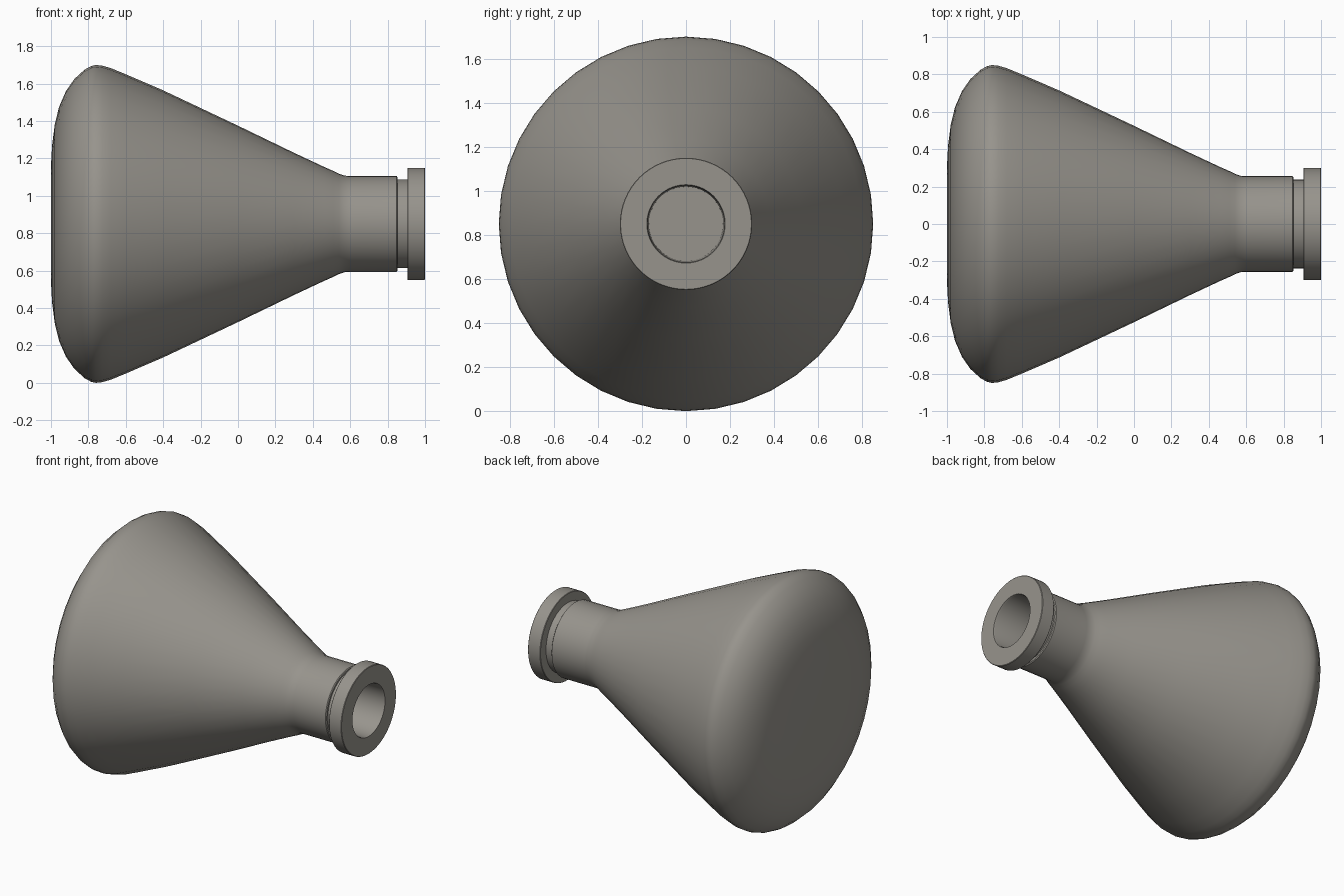
import bpy, bmesh, math

if "Cube" in bpy.data.objects:
    bpy.data.objects.remove(bpy.data.objects["Cube"])

CENTRE_Z = 0.85

# Warm dark grey finish
finish = bpy.data.materials.new("warm_grey")
finish.diffuse_color = (0.31, 0.295, 0.265, 1)
finish.use_nodes = True
finish.node_tree.nodes["Principled BSDF"].inputs["Base Color"].default_value = finish.diffuse_color


def lathe(name, profile, sides, cap_start=True):
    """Revolve (x, radius) points around the flask's x axis and cap the ends."""
    bm = bmesh.new()
    rings = []
    for x, r in profile:
        angles = [2 * math.pi * i / sides for i in range(sides)]
        rings.append([bm.verts.new((x, r * math.sin(a), CENTRE_Z + r * math.cos(a)))
                      for a in angles])
    for a, b in zip(rings, rings[1:]):
        for i in range(sides):
            j = (i + 1) % sides
            bm.faces.new((a[i], b[i], b[j], a[j]))
    if cap_start:
        bm.faces.new(rings[0])
    bm.faces.new(rings[-1][::-1])
    # Outward normals: rings run clockwise seen from +x
    for f in bm.faces:
        f.normal_flip()
    bm.normal_update()
    if cap_start:
        bmesh.ops.recalc_face_normals(bm, faces=bm.faces)
    else:
        outer = max(bm.faces, key=lambda f: f.calc_center_median().z)
        if outer.normal.z < 0:
            bmesh.ops.reverse_faces(bm, faces=bm.faces)
    mesh = bpy.data.meshes.new(name)
    bm.to_mesh(mesh)
    bm.free()
    mesh.materials.append(finish)
    ob = bpy.data.objects.new(name, mesh)
    bpy.context.collection.objects.link(ob)
    bpy.ops.object.select_all(action='DESELECT')
    bpy.context.view_layer.objects.active = ob
    ob.select_set(True)
    bpy.ops.object.shade_smooth_by_angle(angle=math.radians(30))
    return ob


# Flask body: flat base, rounded shoulder, cone and neck, then down inside the neck
lathe("flask_body", [
    (-1.0, 0.31), (-0.994, 0.42), (-0.98, 0.53), (-0.957, 0.625), (-0.92, 0.71),
    (-0.875, 0.775), (-0.82, 0.825), (-0.785, 0.844), (-0.76, 0.85), (-0.725, 0.846),
    (-0.68, 0.833), (-0.60, 0.80), (-0.40, 0.714), (0.0, 0.525), (0.30, 0.38),
    (0.46, 0.305), (0.51, 0.283), (0.54, 0.268), (0.57, 0.258), (0.60, 0.256),
    (0.848, 0.256), (0.853, 0.25), (0.853, 0.19), (0.45, 0.19)], 40)

# Mouth: recessed collar, wide lip and the bore with its floor
lathe("mouth_lip", [
    (0.84, 0.237), (0.905, 0.237), (0.905, 0.297), (0.908, 0.30), (0.997, 0.30),
    (1.0, 0.297), (1.0, 0.178), (0.99, 0.174), (0.46, 0.169)], 64, cap_start=False)
